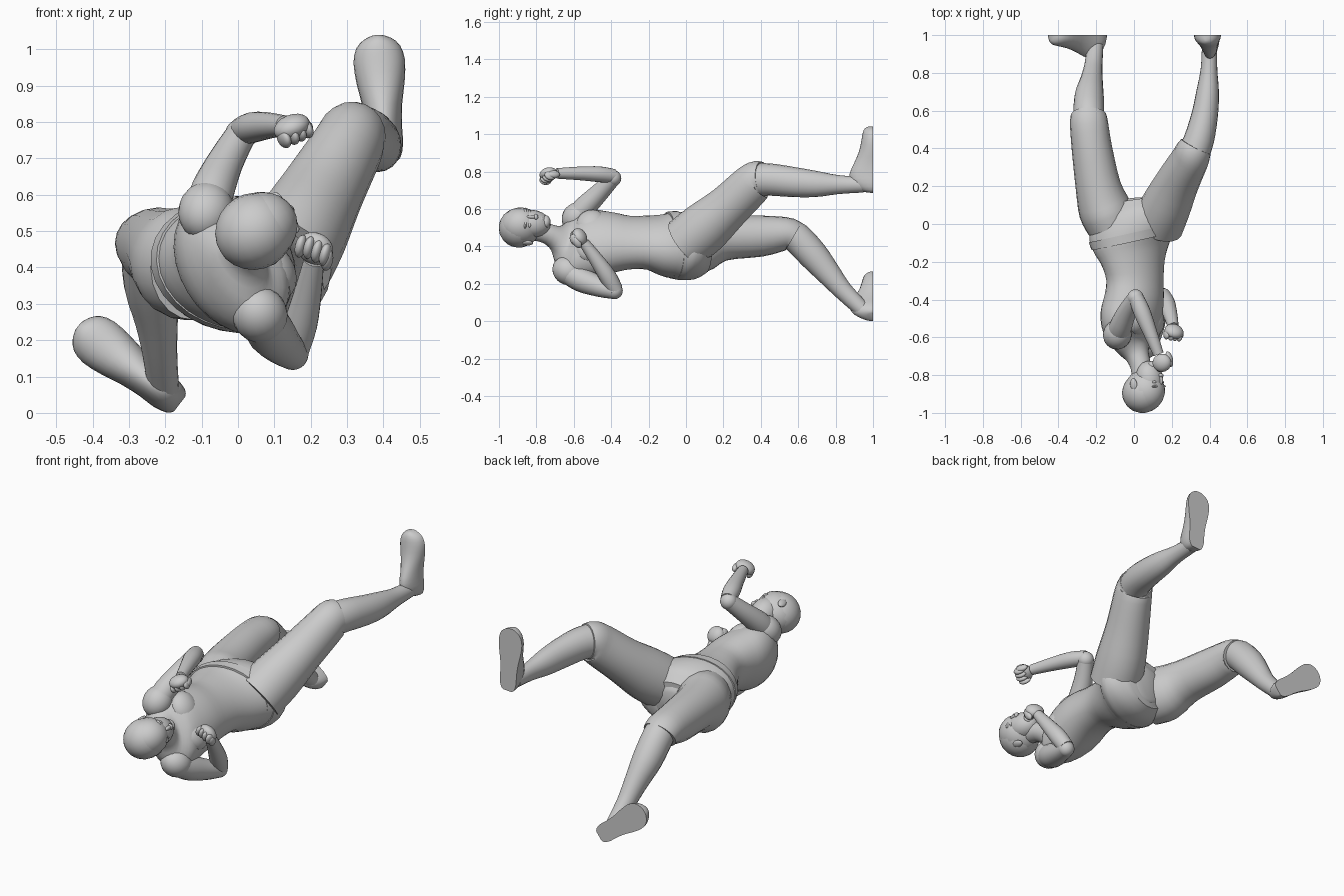
import bpy, bmesh, math
from mathutils import Vector as V, Matrix


def finish(name, bm):
    bmesh.ops.recalc_face_normals(bm, faces=bm.faces)
    me = bpy.data.meshes.new(name)
    bm.to_mesh(me)
    bm.free()
    for p in me.polygons:
        p.use_smooth = True
    me.set_sharp_from_angle(angle=math.radians(45))
    ob = bpy.data.objects.new(name, me)
    bpy.context.collection.objects.link(ob)
    return ob


def spline(rows, per):
    """Catmull-Rom interpolation of whole ring rows."""
    out, n = [], len(rows)
    for i in range(n - 1):
        a, b, c, d = (rows[min(max(j, 0), n - 1)] for j in (i - 1, i, i + 1, i + 2))
        for s in range(per):
            t = s / per
            out.append([.5 * (2 * q + (r - p) * t + (2 * p - 5 * q + 4 * r - w) * t * t
                              + (3 * q - p - 3 * r + w) * t ** 3) for p, q, r, w in zip(a, b, c, d)])
    return out + [list(rows[-1])]


def loft(name, rings, u0=(1, 0, 0), per=3, sides=20, tilt=False, floor=None):
    """rings: x, y, z, radius_u, radius_v and optionally turn (degrees) and lean."""
    rows = spline(rings, per)
    pts = [V(r[:3]) for r in rows]
    bm, loops = bmesh.new(), []
    for i, r in enumerate(rows):
        t = (pts[min(i + 1, len(pts) - 1)] - pts[max(i - 1, 0)]).normalized()
        if tilt:
            a = math.radians(r[5])
            u = V((math.cos(a), r[6], -math.sin(a))).normalized()
        else:
            u = V(u0)
            u = (u - t * t.dot(u)).normalized()
        v = t.cross(u).normalized()
        loop = []
        for k in range(sides):
            a = 2 * math.pi * k / sides
            p = pts[i] + u * r[3] * math.cos(a) + v * r[4] * math.sin(a)
            if floor is not None:
                p.y = min(p.y, floor)
            loop.append(bm.verts.new(p))
        loops.append(loop)
    for a, b in zip(loops, loops[1:]):
        for k in range(sides):
            m = (k + 1) % sides
            bm.faces.new((a[k], a[m], b[m], b[k]))
    bm.faces.new(loops[0])
    bm.faces.new(loops[-1])
    return finish(name, bm)


def frame(x, z):
    """Orthonormal axes: x kept close, z exact."""
    z = V(z).normalized()
    x = V(x)
    x = (x - z * z.dot(x)).normalized()
    return Matrix((x, z.cross(x), z)).transposed()


def blobs(name, origin, axes, parts):
    """Ellipsoids given as local offset and radii."""
    bm = bmesh.new()
    for off, rad in parts:
        m = Matrix.Translation(V(origin) + axes @ V(off)) @ axes.to_4x4() @ Matrix.Diagonal((*rad, 1))
        bmesh.ops.create_uvsphere(bm, u_segments=20, v_segments=12, radius=1, matrix=m)
    return finish(name, bm)


# torso twisting from the hips to the shoulders, then neck
loft("torso", [
    (0, .13, .38, .08, .08, 0, .1), (0, .09, .385, .17, .13, 0, .15), (.01, 0, .40, .24, .175, 5, .2),
    (-.01, -.1, .405, .215, .168, 15, .15), (-.005, -.2, .42, .178, .135, 28, .05),
    (.005, -.3, .42, .164, .13, 38, 0), (0, -.4, .42, .178, .143, 50, -.05),
    (-.015, -.5, .41, .2, .148, 58, -.12), (-.015, -.585, .405, .2, .13, 61, -.17),
    (-.005, -.645, .415, .15, .09, 62, -.2), (.015, -.69, .44, .075, .065, 62, -.12),
    (.035, -.75, .47, .055, .055, 62, 0), (.045, -.83, .49, .055, .055, 62, 0)],
    sides=28, tilt=True)
blobs("chest_muscles", (-.01, -.51, .415), frame((.53, -.1, -.85), (.85, 0, .53)),
      [((s * .07, 0, .075), (.09, .085, .062)) for s in (-1, 1)])

# shorts seat with a thin raised sash
loft("shorts_seat", [
    (0, .12, .385, .15, .125, 0, .15), (.005, .06, .39, .225, .168, 2, .2),
    (.01, -.01, .40, .252, .182, 5, .22), (0, -.06, .405, .24, .178, 10, .22)], sides=28, tilt=True)
loft("sash", [
    (-.002, -.045, .405, .246, .183, 9, .22), (-.006, -.09, .407, .226, .176, 13, .22)],
    sides=28, tilt=True, per=1)

# trouser legs with open-looking cuffs
loft("bent_trouser_leg", [
    (-.12, -.01, .405, .13, .15), (-.155, .08, .415, .14, .155), (-.19, .2, .443, .12, .12),
    (-.223, .4, .455, .107, .11), (-.238, .53, .467, .101, .09), (-.24, .575, .452, .095, .086)])
loft("raised_trouser_leg", [
    (.125, 0, .42, .14, .14), (.172, .1, .5, .132, .14), (.232, .225, .61, .115, .12),
    (.295, .34, .72, .1, .112), (.313, .38, .755, .095, .103), (.328, .41, .762, .088, .092)])

# lower legs
loft("bent_shin", [
    (-.235, .53, .48, .076, .075), (-.24, .59, .448, .08, .082), (-.237, .68, .353, .077, .08),
    (-.225, .76, .258, .06, .066), (-.215, .84, .163, .048, .051), (-.205, .94, .065, .043, .043)])
loft("raised_shin", [
    (.31, .36, .755, .085, .09), (.345, .45, .757, .08, .086), (.375, .58, .743, .07, .08),
    (.39, .7, .733, .06, .069), (.397, .82, .73, .044, .05), (.4, .95, .73, .04, .042)])

# feet with flat soles on the plane y = 1
FOOT = [(0, .025, .03), (.012, .04, .07), (.05, .05, .115), (.1, .05, .125), (.16, .055, .1),
        (.22, .066, .075), (.28, .071, .062), (.32, .06, .055), (.342, .037, .045), (.352, .012, .03)]
for name, heel, toe in (("bent_foot", (-.16, 1, .025), (-.79, 0, .6)),
                        ("raised_foot", (.408, 1, .688), (-.07, 0, .996))):
    d = V(toe).normalized()
    loft(name, [(*(V(heel) + d * s), w, h) for s, w, h in FOOT],
         u0=d.cross(V((0, 1, 0))), floor=1, per=2, sides=24)

# arms: round shoulder, upper arm, elbow, forearm
ARMS = {
    "upper": ([(-.085, -.585, .555, .06, .06), (-.07, -.54, .61, .06, .06),
               (-.035, -.46, .69, .05, .05), (.008, -.39, .765, .042, .042)],
              [(.01, -.385, .775, .038, .038), (.04, -.46, .785, .045, .042),
               (.08, -.56, .79, .038, .037), (.13, -.69, .79, .028, .028)],
              (.148, -.735, .786), (1, .2, .4), (-.088, -.585, .555)),
    "lower": ([(.065, -.635, .265, .062, .062), (.09, -.56, .222, .066, .066),
               (.125, -.46, .183, .054, .054), (.15, -.382, .162, .044, .044)],
              [(.152, -.378, .168, .042, .042), (.172, -.42, .242, .046, .046),
               (.192, -.48, .33, .038, .038), (.209, -.545, .42, .028, .028)],
              (.212, -.568, .452), (1, -.2, -.3), (.06, -.632, .27))}
for side, (arm, fore, hand, across, joint) in ARMS.items():
    loft(side + "_upper_arm", arm)
    loft(side + "_forearm", fore)
    blobs(side + "_elbow", arm[-1][:3], Matrix.Identity(3), [((0, 0, 0), (.044, .044, .044))])
    # shoulder stretched along the upper arm
    blobs(side + "_shoulder", joint, frame((1, 0, 0), V(arm[1][:3]) - V(arm[0][:3])),
          [((0, 0, 0), (.076, .076, .085))])
    # fist: palm, four curled fingers, thumb
    ax = frame(across, V(hand) - V(fore[-2][:3]))
    blobs(side + "_fist", hand, ax,
          [((0, 0, 0), (.052, .034, .048))]
          + [((-.036 + .024 * i, -.02, .012 - .004 * abs(i - 1)), (.0155, .027, .034)) for i in range(4)]
          + [((.043, -.018, -.012), (.016, .021, .034))])

# head: local x = side, y = toward the crown, z = face
hx = frame((.5, 0, -.85), (.83, .12, .5))
if (hx @ V((0, 1, 0))).y > 0:
    hx = hx @ Matrix.Diagonal((-1, -1, 1))
HC = (.055, -.883, .505)
blobs("head", HC, hx, [((0, 0, 0), (.1, .112, .112)),
                       ((0, -.055, .038), (.074, .1, .072)),
                       ((0, -.125, .068), (.036, .026, .03))])
blobs("nose", HC, hx, [((0, -.05, .106), (.011, .032, .014)), ((0, -.068, .112), (.016, .011, .012))])
blobs("lips", HC, hx, [((0, -.1, .09), (.028, .01, .012))])
blobs("eyes_and_brows", HC, hx,
      [((s * .036, -.035, .088), (.018, .01, .012)) for s in (-1, 1)]
      + [((s * .036, -.012, .092), (.028, .008, .013)) for s in (-1, 1)])
blobs("ears", HC, hx, [((s * .095, -.035, -.005), (.011, .032, .02)) for s in (-1, 1)])
blobs("hair_cap", HC, hx, [((0, .009, -.012), (.105, .108, .11))])
